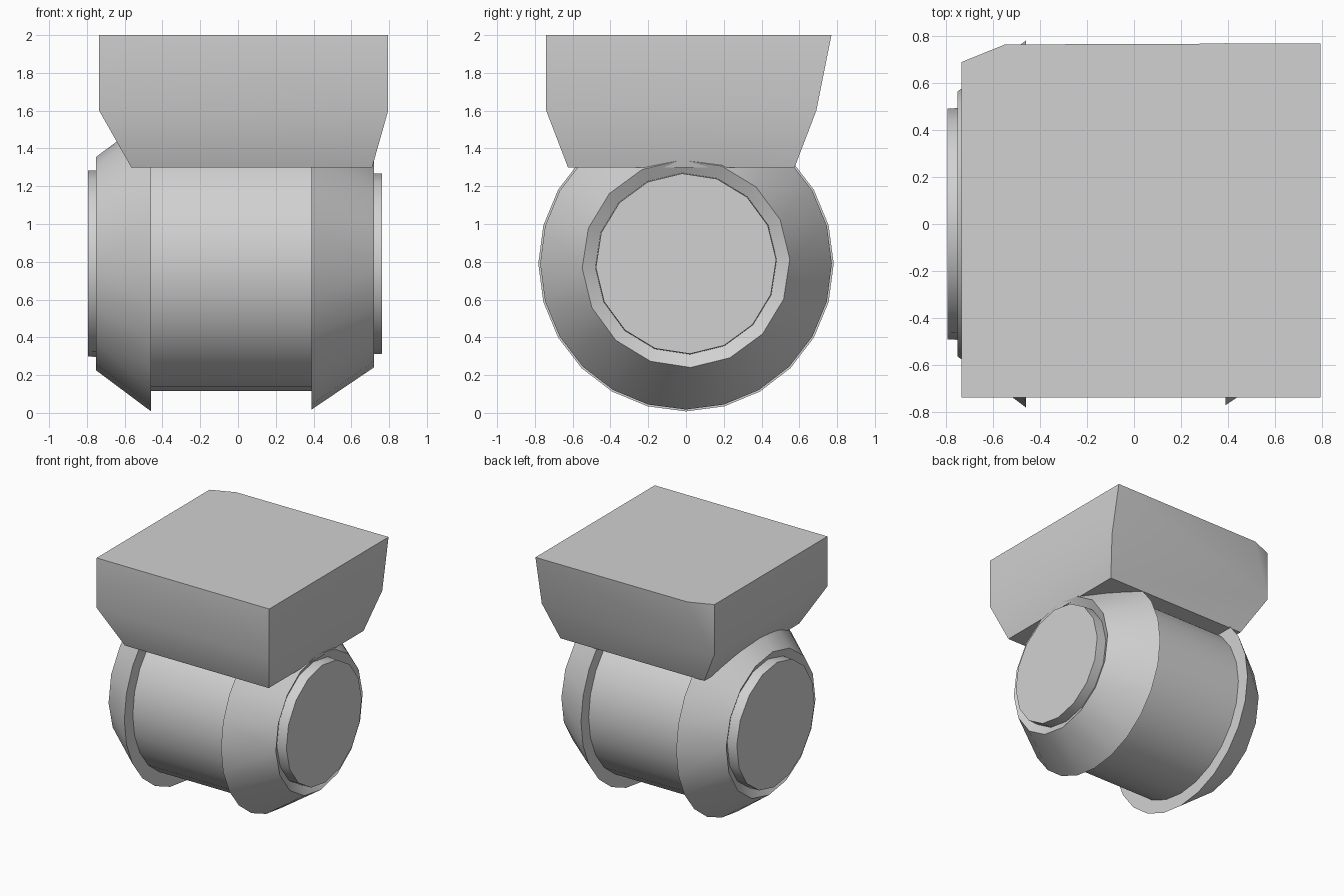
import bpy, bmesh, math

cube = bpy.data.objects.get("Cube")
if cube:
    bpy.data.objects.remove(cube, do_unlink=True)

GREY = (0.64, 0.64, 0.64, 1)
grey = bpy.data.materials.new("plain grey")
grey.use_nodes = True
grey.diffuse_color = GREY
grey.node_tree.nodes["Principled BSDF"].inputs["Base Color"].default_value = GREY

AXIS_Z = 0.79


def ring(x, radius, sides, turn=0.0):
    """Points of a circle around the drum axis."""
    angles = [math.radians(turn) + math.tau * i / sides for i in range(sides)]
    return [(x, radius * math.cos(a), AXIS_Z + radius * math.sin(a)) for a in angles]


def hull(points):
    """Closed convex solid around the points, with flat ends merged."""
    bm = bmesh.new()
    for p in points:
        bm.verts.new(p)
    bmesh.ops.convex_hull(bm, input=bm.verts[:])
    bmesh.ops.recalc_face_normals(bm, faces=bm.faces[:])
    for axis in (0, 2):
        for sign in (-1, 1):
            flat = [f for f in bm.faces if f.normal[axis] * sign > 0.999]
            if len(flat) > 1:
                bmesh.ops.dissolve_faces(bm, faces=flat)
    return bm


def finish(bm, name):
    mesh = bpy.data.meshes.new(name)
    bm.normal_update()
    bm.to_mesh(mesh)
    bm.free()
    mesh.materials.append(grey)
    obj = bpy.data.objects.new(name, mesh)
    bpy.context.collection.objects.link(obj)
    bpy.ops.object.select_all(action='DESELECT')
    bpy.context.view_layer.objects.active = obj
    obj.select_set(True)
    bpy.ops.object.shade_smooth_by_angle(angle=math.radians(35))


def flange(name, side, inner_x, outer_x, radius, rim_radius):
    """Tapered end flange with a dished groove and a raised hub cap."""
    bm = hull(ring(inner_x, radius, 24) + ring(outer_x, rim_radius, 16, 2.5))
    bm.normal_update()
    end = next(f for f in bm.faces if f.normal.x * side > 0.999)
    for thickness, depth in ((0.068, -0.04), (0.003, 0.082)):
        bmesh.ops.inset_region(bm, faces=[end], thickness=thickness,
                               depth=depth, use_even_offset=True)
        bm.normal_update()
    finish(bm, name)


# Drum and its two end flanges
finish(hull(ring(-0.47, 0.675, 24) + ring(0.40, 0.675, 24)), "drum")
flange("left_flange", 1, 0.39, 0.72, 0.772, 0.55)
flange("right_flange", -1, -0.46, -0.752, 0.782, 0.565)

# Mounting block: square top with one clipped corner, tapering underneath
top = [(-0.735, -0.74, 2), (0.795, -0.74, 2), (0.795, 0.77, 2),
       (-0.55, 0.765, 2), (-0.735, 0.69, 2)]
middle = [(x, y, 1.6) for x in (-0.735, 0.795) for y in (-0.74, 0.69)]
bottom = [(x, y, 1.3) for x in (-0.565, 0.71) for y in (-0.625, 0.575)]
finish(hull(top + middle + bottom), "mounting_block")
